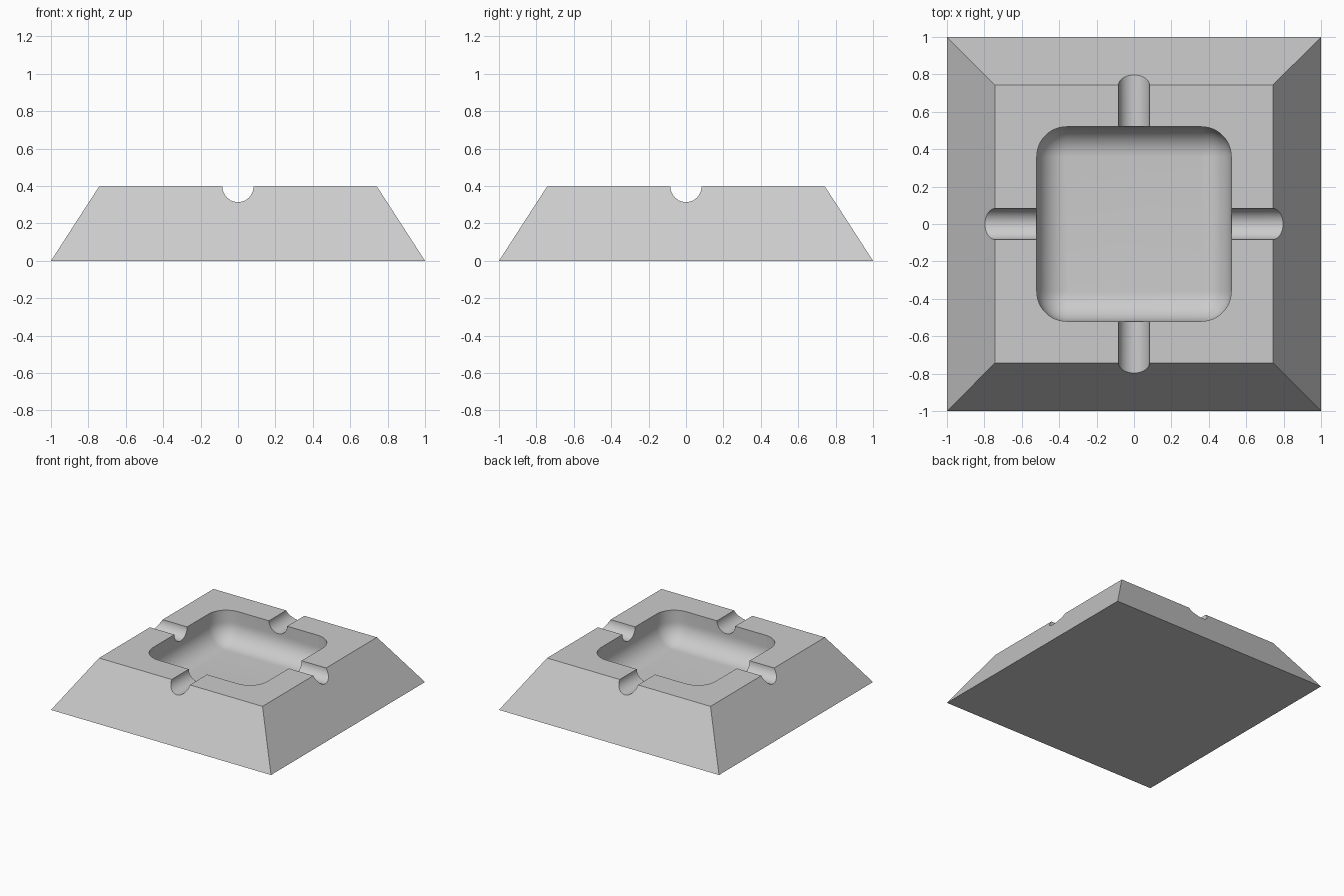
import bpy, bmesh, math

if "Cube" in bpy.data.objects:
    bpy.data.objects.remove(bpy.data.objects["Cube"])

H = 0.397        # height
TOP = 0.743      # half width of the top face
BOWL = 0.52      # half width of the bowl
R = 0.16         # bowl corner and floor fillet radius
FLOOR = 0.14     # bowl floor height
GROOVE = 0.083   # groove radius

grey = bpy.data.materials.new("grey")
grey.diffuse_color = (0.6, 0.6, 0.6, 1)
grey.use_nodes = True
grey.node_tree.nodes["Principled BSDF"].inputs["Base Color"].default_value = grey.diffuse_color


def loft(name, rings):
    """Closed solid through a stack of rings with equal point counts."""
    bm = bmesh.new()
    vs = [[bm.verts.new(p) for p in ring] for ring in rings]
    n = len(vs[0])
    for a, b in zip(vs, vs[1:]):
        for i in range(n):
            j = (i + 1) % n
            bm.faces.new((a[i], a[j], b[j], b[i]))
    bm.faces.new(vs[0][::-1])
    bm.faces.new(vs[-1])
    bmesh.ops.recalc_face_normals(bm, faces=bm.faces[:])
    mesh = bpy.data.meshes.new(name)
    bm.to_mesh(mesh)
    bm.free()
    mesh.materials.append(grey)
    ob = bpy.data.objects.new(name, mesh)
    bpy.context.collection.objects.link(ob)
    return ob


def square(h, z):
    return [(-h, -h, z), (h, -h, z), (h, h, z), (-h, h, z)]


def rounded_square(r, z, steps=12):
    c = BOWL - R
    pts = []
    for k, (sx, sy) in enumerate([(1, 1), (-1, 1), (-1, -1), (1, -1)]):
        for i in range(steps + 1):
            a = math.radians(90 * (k + i / steps))
            pts.append((sx * c + r * math.cos(a), sy * c + r * math.sin(a), z))
    return pts


# Tapered square body
body = loft("ashtray_body", [square(1, 0), square(TOP, H)])

# Bowl cutter: straight wall, then a quarter-round fillet to the floor
rings = [rounded_square(R, H + 0.2)]
for i in range(12):
    a = math.radians(90 * i / 12)
    rings.append(rounded_square(R * math.cos(a), FLOOR + R - R * math.sin(a)))
rings.append(rounded_square(0.002, FLOOR))
cutters = [loft("bowl_cutter", rings)]

# Crossing round grooves along x and y
circle = [(GROOVE * math.cos(t * math.tau / 48), H + GROOVE * math.sin(t * math.tau / 48))
          for t in range(48)]
cutters.append(loft("groove_cutter_x", [[(s, u, z) for u, z in circle] for s in (-1.2, 1.2)]))
cutters.append(loft("groove_cutter_y", [[(u, s, z) for u, z in circle] for s in (-1.2, 1.2)]))

# Cut, then remove the helpers
bpy.context.view_layer.objects.active = body
for cutter in cutters:
    cutter.hide_render = True
    mod = body.modifiers.new(cutter.name, "BOOLEAN")
    mod.operation = "DIFFERENCE"
    mod.solver = "EXACT"
    mod.object = cutter
    bpy.ops.object.modifier_apply(modifier=mod.name)
    bpy.data.objects.remove(cutter)

bpy.ops.object.select_all(action="DESELECT")
body.select_set(True)
bpy.ops.object.shade_smooth_by_angle(angle=math.radians(30))
